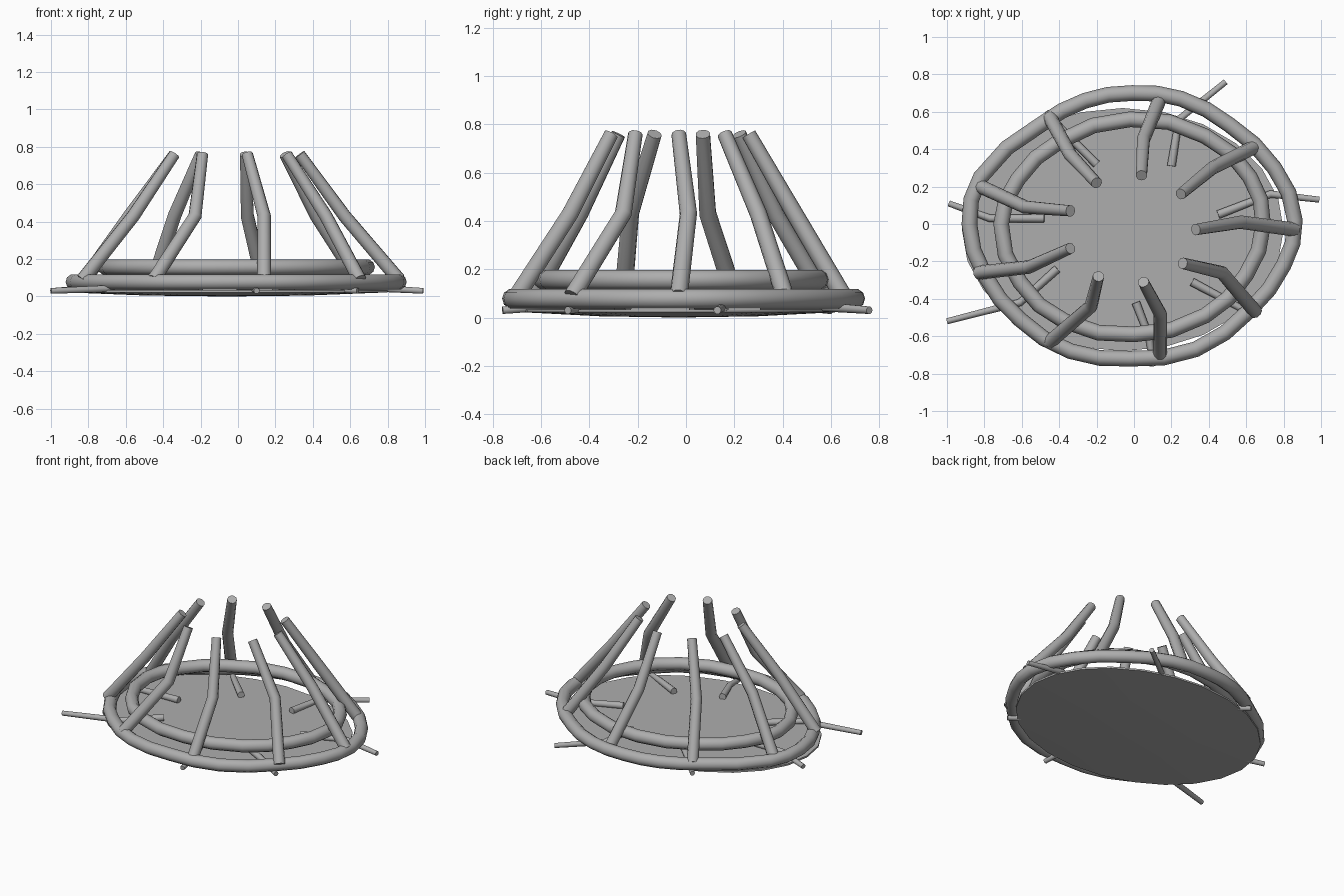
import bpy, bmesh, math

cube = bpy.data.objects.get("Cube")
if cube:
    bpy.data.objects.remove(cube)

grey = bpy.data.materials.new("plain grey")
grey.use_nodes = True
grey.diffuse_color = (0.42, 0.42, 0.42, 1)
grey.node_tree.nodes["Principled BSDF"].inputs["Base Color"].default_value = (0.42, 0.42, 0.42, 1)


def finish(obj, angle=40):
    obj.data.materials.append(grey)
    bpy.ops.object.select_all(action='DESELECT')
    obj.select_set(True)
    bpy.context.view_layer.objects.active = obj
    if obj.type == 'CURVE':
        bpy.ops.object.convert(target='MESH')
    bpy.ops.object.shade_smooth_by_angle(angle=math.radians(angle))


def tube(name, points, radius, closed=False, radii=None):
    """Round tube along a path; closed tubes follow a smooth loop."""
    curve = bpy.data.curves.new(name, 'CURVE')
    curve.dimensions = '3D'
    curve.bevel_depth = radius
    curve.bevel_resolution = 3
    curve.use_fill_caps = not closed
    curve.resolution_u = 2
    spline = curve.splines.new('BEZIER' if closed else 'POLY')
    target = spline.bezier_points if closed else spline.points
    target.add(len(points) - 1)
    for i, (node, p) in enumerate(zip(target, points)):
        if closed:
            node.co = p
            node.handle_left_type = node.handle_right_type = 'AUTO'
        else:
            node.co = (*p, 1)
        if radii:
            node.radius = radii[i]
    spline.use_cyclic_u = closed
    obj = bpy.data.objects.new(name, curve)
    bpy.context.collection.objects.link(obj)
    finish(obj)


# Two uneven oval rings
lower = [(-.01, .70), (.25, .67), (.51, .53), (.75, .30), (.86, .02), (.80, -.22),
         (.62, -.46), (.33, -.67), (-.02, -.72), (-.34, -.68), (-.61, -.51),
         (-.80, -.27), (-.88, 0), (-.82, .25), (-.50, .53), (-.26, .66)]
upper = [(-.02, .56), (.38, .47), (.62, .25), (.69, 0), (.60, -.27), (.38, -.49),
         (0, -.59), (-.37, -.52), (-.61, -.31), (-.71, 0), (-.62, .24), (-.40, .44)]
tube("lower_ring", [(x, y, .078) for x, y in lower], .042, True)
tube("upper_ring", [(x, y, .157) for x, y in upper], .042, True)

# Leaning stakes: foot, bend and tip seen in plan
stakes = [((-.45, .57), (-.34, .37), (-.20, .22)),
          ((.13, .65), (.05, .45), (.04, .26)),
          ((.64, .41), (.42, .30), (.25, .16)),
          ((.86, -.03), (.57, .01), (.33, -.03)),
          ((.65, -.47), (.47, -.26), (.26, -.21)),
          ((.14, -.70), (.14, -.48), (.05, -.31)),
          ((-.45, -.63), (-.23, -.44), (-.19, -.28)),
          ((-.83, -.26), (-.56, -.23), (-.34, -.13)),
          ((-.82, .20), (-.58, .09), (-.34, .07))]
for i, plan in enumerate(stakes):
    path = [(x, y, z) for (x, y), z in zip(plan, (.09, .43, .76))]
    tube(f"stake_{i + 1}", path, .036, radii=(1.05, 1, .85))

# Thin rods lying on the base and poking outward
rods = [((-.99, .11), (-.77, .03), (-.48, .03)),
        ((-1, -.52), (-.61, -.42), (-.41, -.24)),
        ((.99, .13), (.73, .16), (.45, .05)),
        ((.49, .76), (.24, .56), (.20, .31)),
        ((-.47, .60), (-.36, .48), (-.20, .32)),
        ((.10, -.76), (.08, -.60), (.01, -.42)),
        ((.64, -.49), (.48, -.40), (.31, -.31))]
for i, plan in enumerate(rods):
    path = [(x, y, z) for (x, y), z in zip(plan, (.03, .045, .05))]
    tube(f"rod_{i + 1}", path, .02, radii=(.8, 1, 1.15))

# Shallow oval base dish, lowest in the middle
bm = bmesh.new()
sides = 24
loops = []
for size, z in ((.5, .005), (1, .022), (1, .034)):
    loops.append([bm.verts.new((-.06 + .86 * size * math.cos(2 * math.pi * k / sides),
                                -.03 + .65 * size * math.sin(2 * math.pi * k / sides), z))
                  for k in range(sides)])
hub = bm.verts.new((-.06, -.03, 0))
for k in range(sides):
    n = (k + 1) % sides
    bm.faces.new((hub, loops[0][n], loops[0][k]))
    for a, b in zip(loops, loops[1:]):
        bm.faces.new((a[k], a[n], b[n], b[k]))
bm.faces.new(loops[2])
bmesh.ops.recalc_face_normals(bm, faces=bm.faces)
mesh = bpy.data.meshes.new("base_dish")
bm.to_mesh(mesh)
bm.free()
base = bpy.data.objects.new("base_dish", mesh)
bpy.context.collection.objects.link(base)
finish(base)
